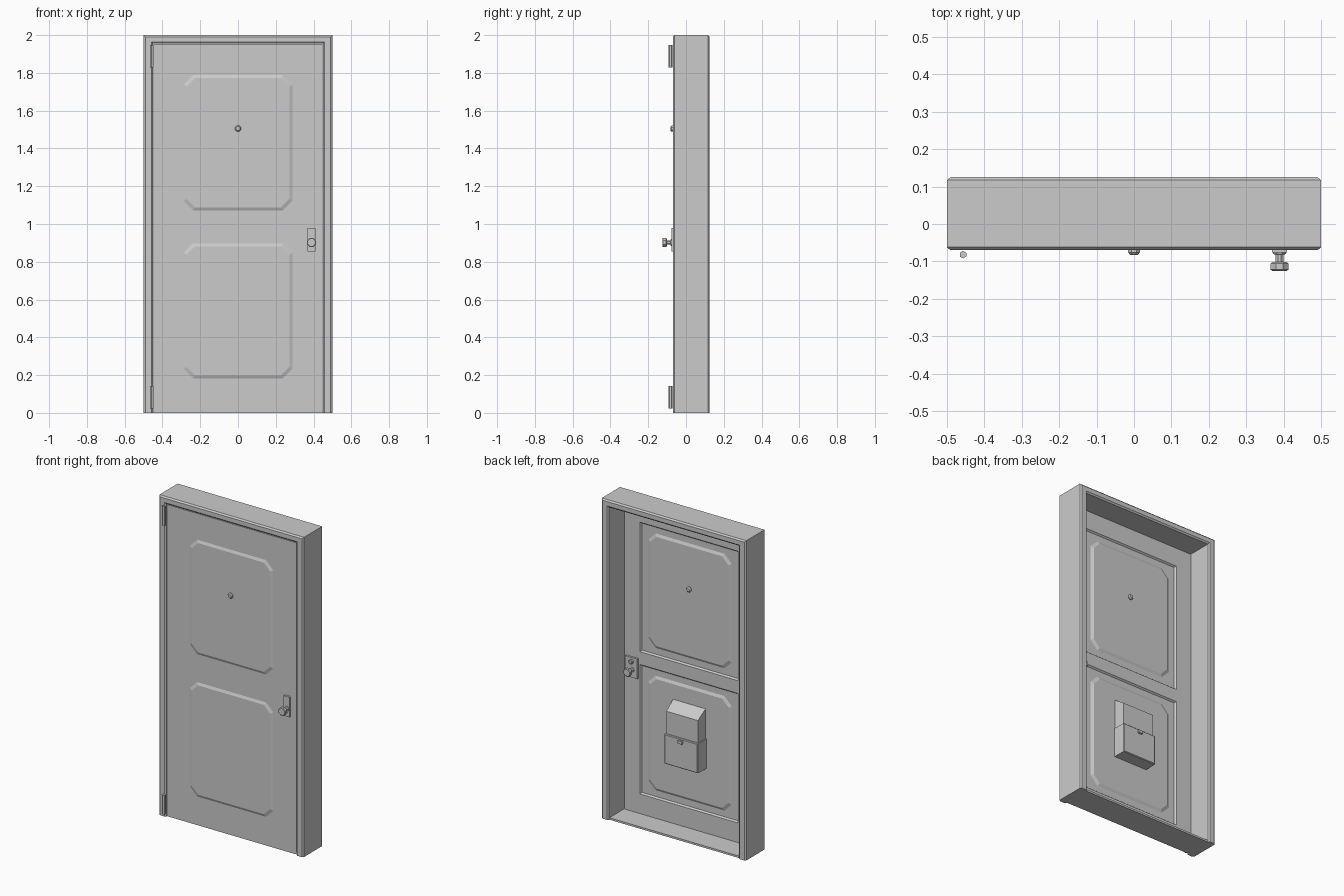
import bpy, bmesh, math

if "Cube" in bpy.data.objects:
    bpy.data.objects.remove(bpy.data.objects["Cube"])


def loft(name, sections):
    """Solid skinned along y through matching (x, z) outlines: [(y, points), ...]"""
    bm = bmesh.new()
    rings = [[bm.verts.new((x, y, z)) for x, z in pts] for y, pts in sections]
    n = len(rings[0])
    for a, b in zip(rings, rings[1:]):
        for i in range(n):
            j = (i + 1) % n
            bm.faces.new((a[i], a[j], b[j], b[i]))
    bm.faces.new(rings[0])
    bm.faces.new(rings[-1])
    bmesh.ops.recalc_face_normals(bm, faces=bm.faces)
    me = bpy.data.meshes.new(name)
    bm.to_mesh(me)
    bm.free()
    ob = bpy.data.objects.new(name, me)
    bpy.context.collection.objects.link(ob)
    return ob


def rect(x0, x1, z0, z1, i=0.0):
    return [(x0 + i, z0 + i), (x1 - i, z0 + i), (x1 - i, z1 - i), (x0 + i, z1 - i)]


def octagon(w, z0, z1, c, i=0.0):
    w, z0, z1 = w - i, z0 + i, z1 - i
    c -= i * 0.3
    return [(-w + c, z0), (w - c, z0), (w, z0 + c), (w, z1 - c),
            (w - c, z1), (-w + c, z1), (-w, z1 - c), (-w, z0 + c)]


def circle(x, z, r, n=8):
    return [(x + r * math.cos(2 * math.pi * (k + .5) / n),
             z + r * math.sin(2 * math.pi * (k + .5) / n)) for k in range(n)]


def lathe(name, x, z, profile, n=8):
    return loft(name, [(y, circle(x, z, r, n)) for y, r in profile])


# door frame: chamfered U section, plus the sill
def arch(c):
    o, i, t = 0.5 - c, 0.45 + c, 1.955 + c
    return [(-o, 0), (-o, 2 - c), (o, 2 - c), (o, 0), (i, 0), (i, t), (-i, t), (-i, 0)]


loft("door_frame", [(-0.07, arch(.009)), (-0.062, arch(0)), (0.117, arch(0)), (0.125, arch(.009))])
sill = rect(-0.45, 0.45, 0, 0.012)
loft("sill", [(-0.058, sill), (0.115, sill)])

# door leaf with two recesses cut in its back
FRONT, BACK, FLOOR = -0.063, -0.03, -0.04
slab = rect(-0.448, 0.448, 0.012, 1.952)
leaf = loft("door_leaf", [(FRONT, slab), (BACK, slab)])
for tag, z0, z1 in (("lower", 0.18, 0.90), ("upper", 1.07, 1.79)):
    hole = rect(-0.34, 0.34, z0 - 0.045, z1 + 0.045)
    small = rect(-0.34, 0.34, z0 - 0.045, z1 + 0.045, 0.008)
    cutter = loft(tag + "_recess_cutter", [(FLOOR, small), (BACK, hole), (0, hole)])
    cutter.hide_render = True
    cutter.hide_set(True)
    mod = leaf.modifiers.new(tag + "_recess", 'BOOLEAN')
    mod.object = cutter
    mod.solver = 'EXACT'
    # raised octagonal panel on both faces
    big = octagon(0.29, z0, z1, 0.05)
    inner = octagon(0.29, z0, z1, 0.05, 0.018)
    loft(tag + "_panel", [(-0.07, inner), (FRONT + 0.001, big), (FLOOR - 0.001, big), (-0.032, inner)])

# apply the recess cuts and remove the cutters
dg = bpy.context.evaluated_depsgraph_get()
cut_mesh = bpy.data.meshes.new_from_object(leaf.evaluated_get(dg))
leaf.modifiers.clear()
leaf.data = cut_mesh
for ob in list(bpy.data.objects):
    if ob.name.endswith("_cutter"):
        bpy.data.objects.remove(ob)

# peephole through the upper panel
lathe("peephole_front", 0, 1.505, [(-0.06, .017), (-0.076, .017), (-0.083, .011)])
lathe("peephole_back", 0, 1.505, [(-0.035, .017), (-0.026, .017), (-0.02, .011)])

# lock plates and knobs
plate = rect(0.369, 0.409, 0.855, 0.98)
loft("front_lock_plate", [(-0.06, plate), (-0.076, plate)])
plate = rect(0.35, 0.435, 0.855, 0.98)
loft("back_lock_plate", [(-0.035, plate), (-0.018, plate)])
KNOB = [(0, .019), (.006, .019), (.008, .011), (.027, .011), (.028, .022),
        (.032, .026), (.048, .026), (.051, .022)]
lathe("front_knob", 0.389, 0.902, [(-0.074 - d, r) for d, r in KNOB])
lathe("back_knob", 0.389, 0.902, [(-0.02 + d, r) for d, r in KNOB])
lathe("thumb_turn", 0.389, 0.955, [(-0.02, .014), (-0.008, .014), (-0.005, .01)])

# hinge barrels
for tag, z in (("lower", 0.082), ("upper", 1.888)):
    bpy.ops.mesh.primitive_cylinder_add(vertices=6, radius=0.01, depth=0.12,
                                        location=(-0.457, -0.082, z))
    bpy.context.object.name = tag + "_hinge"

# mail box on the back: sloped hood above a slightly deeper bin
hood_back, hood_front = rect(-.113, .113, .59, .79), rect(-.109, .109, .59, .74)
loft("mail_box_hood", [(-0.036, hood_back), (0.038, hood_front)])
bin_back, bin_front = rect(-.118, .118, .415, .60), rect(-.116, .116, .415, .60)
loft("mail_box_bin", [(-0.036, bin_back), (0.046, bin_front), (0.05, rect(-.116, .116, .415, .60, .004))])
latch = rect(-0.014, 0.014, 0.572, 0.59)
loft("mail_box_latch", [(0.045, latch), (0.062, latch)])
